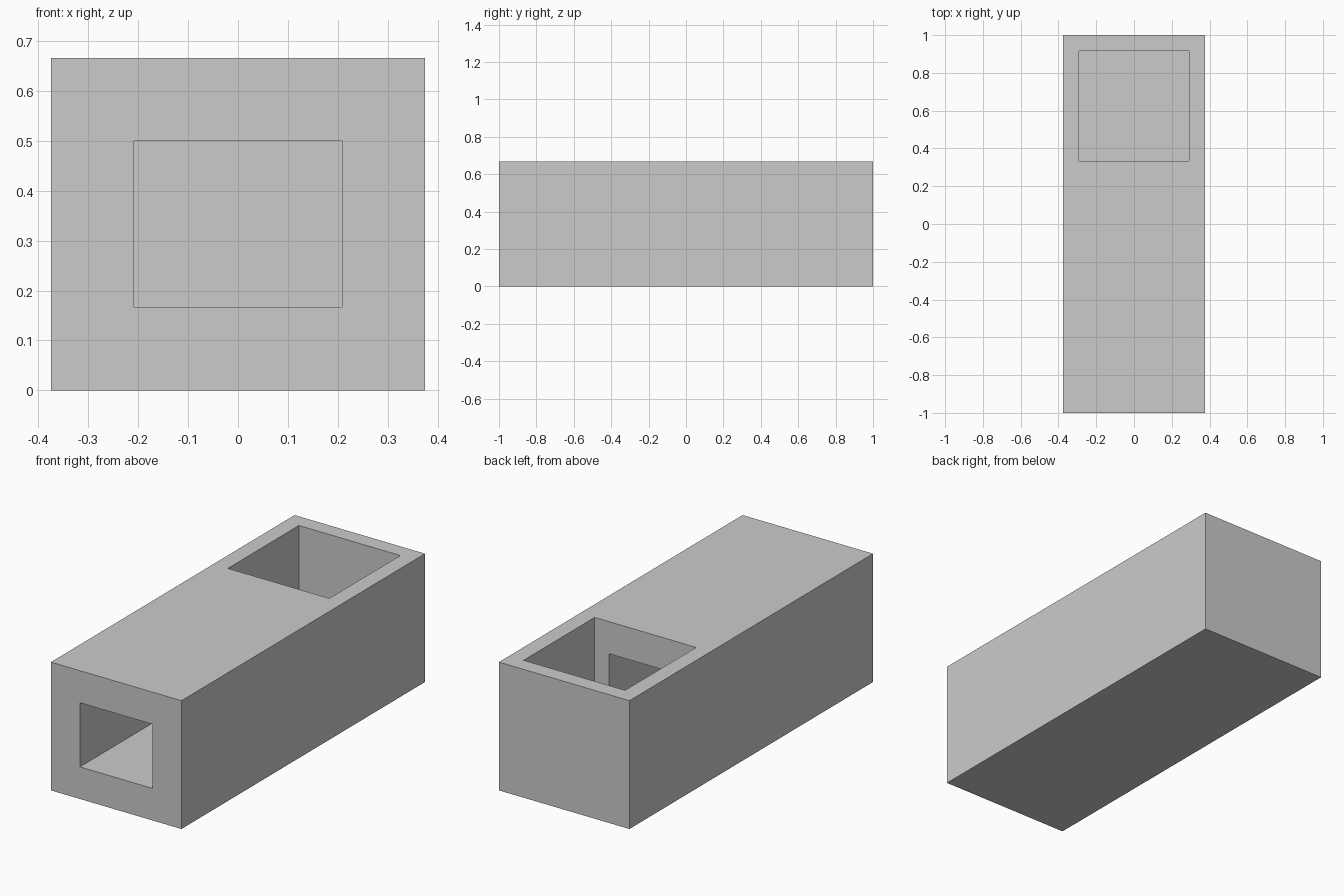
import bpy

if "Cube" in bpy.data.objects:
    bpy.data.objects.remove(bpy.data.objects["Cube"])

U = 1 / 24  # design module


def box(name, x, y, z):
    """Axis-aligned box from (min, max) ranges given in modules."""
    ranges = (x, y, z)
    bpy.ops.mesh.primitive_cube_add(size=1, location=[(a + b) / 2 * U for a, b in ranges])
    ob = bpy.context.object
    ob.name = name
    ob.scale = [(b - a) * U for a, b in ranges]
    bpy.ops.object.transform_apply(location=False, rotation=False, scale=True)
    return ob


def cut(target, cutter):
    """Subtract a hidden cutter from the target."""
    mod = target.modifiers.new(cutter.name, 'BOOLEAN')
    mod.operation = 'DIFFERENCE'
    mod.solver = 'EXACT'
    mod.object = cutter
    bpy.context.view_layer.objects.active = target
    bpy.ops.object.modifier_apply(modifier=mod.name)
    cutter.hide_render = True
    cutter.hide_viewport = True


# Solid block body
body = box("duct_body", (-9, 9), (-24, 24), (0, 16))
grey = bpy.data.materials.new("plain_grey")
grey.diffuse_color = (0.6, 0.6, 0.6, 1)
grey.use_nodes = True
grey.node_tree.nodes["Principled BSDF"].inputs["Base Color"].default_value = grey.diffuse_color
body.data.materials.append(grey)

# Square well open at the top, near the back
cut(body, box("top_well_cutter", (-7, 7), (8, 22), (2, 18)))

# Rectangular tunnel from the front face into the well
cut(body, box("front_tunnel_cutter", (-5, 5), (-26, 10), (4, 12)))
